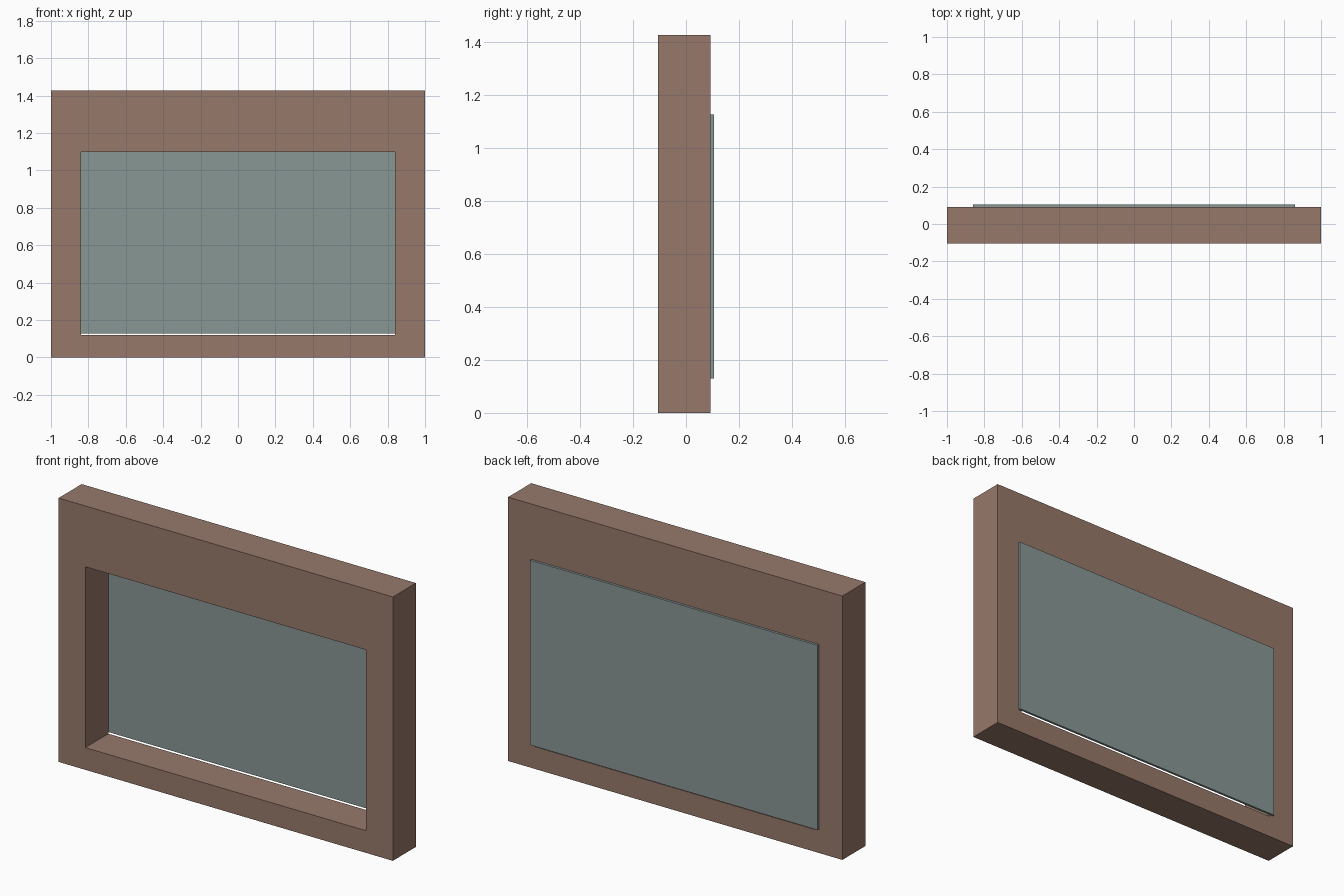
import bpy, bmesh

if "Cube" in bpy.data.objects:
    bpy.data.objects.remove(bpy.data.objects["Cube"])

FRONT, BACK, REAR = -0.105, 0.092, 0.105


def material(name, color):
    m = bpy.data.materials.new(name)
    m.diffuse_color = color
    m.use_nodes = True
    m.node_tree.nodes["Principled BSDF"].inputs["Base Color"].default_value = m.diffuse_color
    return m


def make_object(name, bm, mat):
    bmesh.ops.recalc_face_normals(bm, faces=bm.faces)
    mesh = bpy.data.meshes.new(name)
    bm.to_mesh(mesh)
    bm.free()
    mesh.materials.append(mat)
    obj = bpy.data.objects.new(name, mesh)
    bpy.context.collection.objects.link(obj)
    return obj


def rectangle(bm, half_width, z0, z1, y):
    corners = [(-half_width, z0), (half_width, z0), (half_width, z1), (-half_width, z1)]
    return [bm.verts.new((x, y, z)) for x, z in corners]


def bridge(bm, a, b):
    for i in range(4):
        j = (i + 1) % 4
        bm.faces.new((a[i], a[j], b[j], b[i]))


# Surround with a rectangular opening: four loops joined into a closed ring
bm = bmesh.new()
loops = [rectangle(bm, 1.0, 0.0, 1.427, FRONT),
         rectangle(bm, 0.84, 0.12, 1.098, FRONT),
         rectangle(bm, 0.84, 0.12, 1.098, BACK),
         rectangle(bm, 1.0, 0.0, 1.427, BACK)]
for i in range(4):
    bridge(bm, loops[i], loops[(i + 1) % 4])
make_object("window_frame", bm, material("brown_frame", (0.31, 0.19, 0.145, 1)))

# Thin pane mounted on the back, slightly above the sill
bm = bmesh.new()
near = rectangle(bm, 0.86, 0.129, 1.128, BACK)
far = rectangle(bm, 0.86, 0.129, 1.128, REAR)
bridge(bm, near, far)
bm.faces.new(near)
bm.faces.new(far)
make_object("pane", bm, material("grey_green_pane", (0.25, 0.31, 0.30, 1)))
